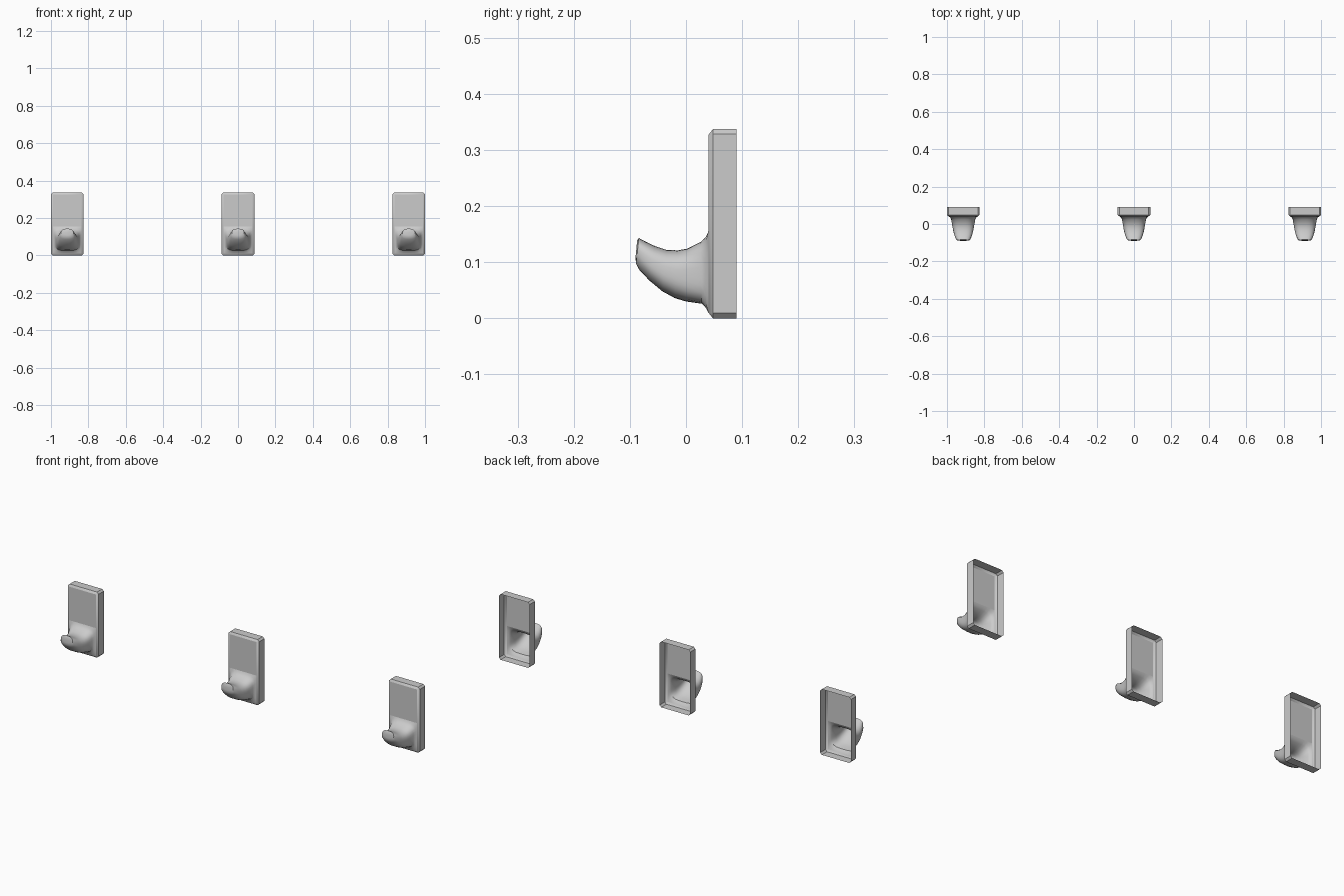
import bpy, bmesh, math

if "Cube" in bpy.data.objects:
    bpy.data.objects.remove(bpy.data.objects["Cube"])

HW, H = 0.087, 0.337       # plate half width and height
SPLIT = 0.155              # hook root height on the plate
HALF_IN, Z0, Z1 = 0.077, 0.010, 0.327


def octagon(bm, y, hw, z0, z1, c):
    pts = [(-hw + c, z0), (hw - c, z0), (hw, z0 + c), (hw, z1 - c),
           (hw - c, z1), (-hw + c, z1), (-hw, z1 - c), (-hw, z0 + c)]
    return [bm.verts.new((x, y, z)) for x, z in pts]


def bridge(bm, a, b):
    n = len(a)
    for i in range(n):
        j = (i + 1) % n
        bm.faces.new((a[i], a[j], b[j], b[i]))


def ring(bm, yb, zb, yt, zt, w, power, n=32):
    # rounded-rectangle section between a bottom and a top point
    vs = []
    for i in range(n):
        a = 2 * math.pi * i / n
        c, s = math.cos(a), math.sin(a)
        if power is None:
            r = 1 / max(abs(c), abs(s))
        else:
            r = (abs(c) ** power + abs(s) ** power) ** (-1 / power)
        u, v = c * r, (s * r + 1) / 2
        vs.append(bm.verts.new((w * u, yb + (yt - yb) * v, zb + (zt - zb) * v)))
    return vs


bm = bmesh.new()

# open-backed plate with chamfered front
back = octagon(bm, 0.09, HW, 0, H, 0.009)
edge = octagon(bm, 0.048, HW, 0, H, 0.009)
face = octagon(bm, 0.04, HALF_IN, Z0, Z1, 0.0)
bridge(bm, back, edge)
bridge(bm, edge, face)
bm.faces.new([bm.verts.new((x, 0.04, z)) for x, z in
              ((-HALF_IN, SPLIT), (HALF_IN, SPLIT), (HALF_IN, Z1), (-HALF_IN, Z1))])

# hollow hook lofted from the lower plate: yb, zb, yt, zt, half width, power
sections = [
    (0.040, Z0, 0.040, SPLIT, HALF_IN, None),
    (0.035, 0.019, 0.036, 0.146, 0.070, 6),
    (0.028, 0.026, 0.026, 0.136, 0.065, 4),
    (0.000, 0.030, 0.002, 0.124, 0.060, 3),
    (-0.020, 0.036, -0.015, 0.121, 0.057, 2.8),
    (-0.042, 0.048, -0.035, 0.122, 0.053, 2.7),
    (-0.065, 0.067, -0.056, 0.129, 0.047, 2.6),
    (-0.083, 0.086, -0.073, 0.137, 0.040, 2.6),
    (-0.089, 0.097, -0.084, 0.143, 0.033, 2.6),
    (-0.090, 0.108, -0.087, 0.139, 0.022, 2.4),
]
rings = [ring(bm, *s) for s in sections]
for a, b in zip(rings, rings[1:]):
    bridge(bm, a, b)
bm.faces.new(rings[-1])

bmesh.ops.remove_doubles(bm, verts=bm.verts, dist=1e-5)
bmesh.ops.dissolve_degenerate(bm, edges=bm.edges, dist=1e-6)
bmesh.ops.recalc_face_normals(bm, faces=bm.faces)
mesh = bpy.data.meshes.new("wall_hook")
bm.to_mesh(mesh)
bm.free()

# row of three identical hooks
for name, x in (("hook_left", -0.913), ("hook_middle", 0), ("hook_right", 0.913)):
    ob = bpy.data.objects.new(name, mesh.copy())
    ob.location.x = x
    bpy.context.collection.objects.link(ob)
    bpy.ops.object.select_all(action='DESELECT')
    ob.select_set(True)
    bpy.context.view_layer.objects.active = ob
    bpy.ops.object.shade_smooth_by_angle(angle=math.radians(35))
